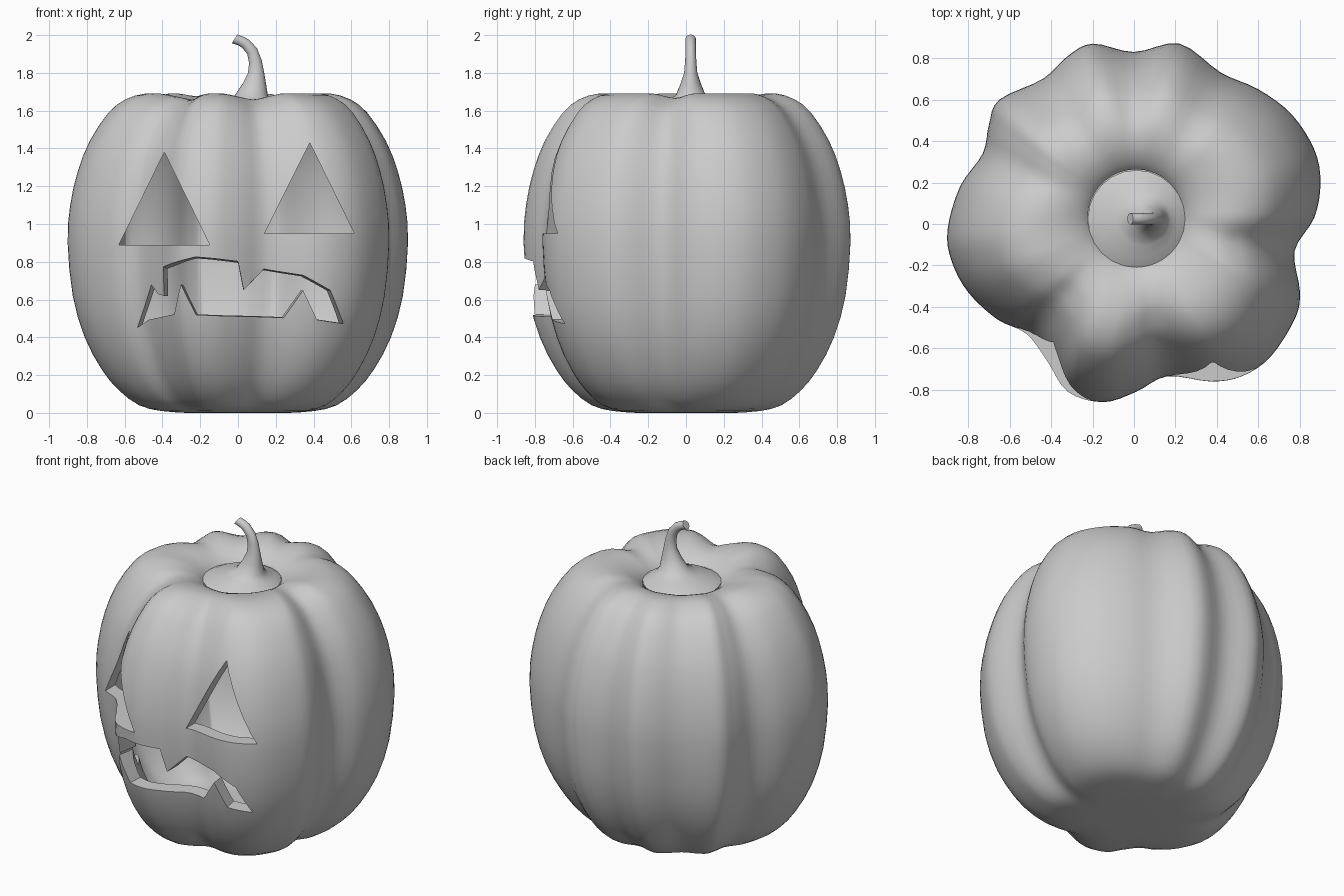
import bpy, bmesh
from math import sin, cos, radians
from mathutils import Vector

if "Cube" in bpy.data.objects:
    bpy.data.objects.remove(bpy.data.objects["Cube"])


def catmull(pts, steps, closed):
    """Smooth a list of points with a Catmull-Rom spline."""
    pts = [Vector(p) for p in pts]
    n, out = len(pts), []
    for i in range(n if closed else n - 1):
        if closed:
            a, b, c, d = (pts[(i + k) % n] for k in (-1, 0, 1, 2))
        else:
            a, b, c, d = (pts[min(max(i + k, 0), n - 1)] for k in (-1, 0, 1, 2))
        for s in range(steps):
            t = s / steps
            out.append(0.5 * (2 * b + (c - a) * t + (2 * a - 5 * b + 4 * c - d) * t ** 2
                              + (3 * b - a - 3 * c + d) * t ** 3))
    return out if closed else out + [pts[-1]]


def bridge(bm, rings):
    for lo, hi in zip(rings, rings[1:]):
        n = len(lo)
        for i in range(n):
            bm.faces.new((lo[i], lo[(i + 1) % n], hi[(i + 1) % n], hi[i]))


def finish(bm, name):
    bmesh.ops.recalc_face_normals(bm, faces=bm.faces)
    mesh = bpy.data.meshes.new(name)
    bm.to_mesh(mesh)
    bm.free()
    obj = bpy.data.objects.new(name, mesh)
    bpy.context.collection.objects.link(obj)
    return obj


def activate(obj):
    bpy.ops.object.select_all(action='DESELECT')
    obj.select_set(True)
    bpy.context.view_layer.objects.active = obj


# Lobed plan outline (counter-clockwise) and vertical profile (scale, height)
outline = [(0, .83), (-.2, .87), (-.32, .81), (-.44, .70), (-.65, .60), (-.7, .48), (-.73, .34),
           (-.84, .18), (-.9, -.03), (-.88, -.18), (-.8, -.33), (-.66, -.46), (-.52, -.53),
           (-.42, -.66), (-.32, -.81), (-.15, -.86), (.01, -.81), (.16, -.735), (.37, -.76),
           (.52, -.735), (.66, -.64), (.78, -.45), (.8, -.32), (.775, -.13), (.87, .03),
           (.9, .2), (.87, .36), (.76, .53), (.6, .65), (.42, .73), (.22, .87)]
profile = [(.3, 0), (.45, .01), (.58, .04), (.7, .12), (.8, .23), (.9, .4), (.97, .62), (1, .9),
           (.985, 1.1), (.94, 1.28), (.87, 1.44), (.76, 1.59), (.66, 1.66), (.55, 1.69),
           (.45, 1.685), (.37, 1.665), (.3, 1.63), (.265, 1.6)]

# Hollow body
bm = bmesh.new()
rings = []
plan = catmull(outline, 4, True)
for s, z in catmull(profile, 2, False):
    top = z > 1.3
    w = min(1, max(0, (s - .265) / .33)) if top else 1
    ring = []
    for p in plan:
        rnd = p.normalized() * .88 * s + Vector((.01, .03))
        q = p * s * w + rnd * (1 - w)
        dip = .35 * max(0, .88 - p.length) * w * min(1, (z - 1.3) / .3) if top else 0
        ring.append(bm.verts.new((q.x, q.y, z - dip)))
    rings.append(ring)
bridge(bm, rings)
pole = bm.verts.new((0, 0, .005))
for i, v in enumerate(rings[0]):
    bm.faces.new((pole, rings[0][(i + 1) % len(plan)], v))
# the surface is open at the top, so make sure normals face outward
body = finish(bm, "pumpkin_body")
if body.data.polygons[len(plan) * 14].normal.dot(body.data.polygons[len(plan) * 14].center) < 0:
    body.data.flip_normals()

# Face cutters: two eyes and a mouth that narrows inward
left_eye = [(-.63, .89), (-.15, .89), (-.39, 1.38)]
right_eye = [(.14, .95), (.615, .95), (.38, 1.43)]
mouth = [(-.61, .43), (-.5, .685), (-.45, .63), (-.41, .62), (-.41, .78), (-.22, .82), (0, .8),
         (.03, .65), (.14, .765), (.35, .73), (.5, .65), (.59, .465), (.43, .49), (.35, .65),
         (.25, .5), (-.22, .52), (-.3, .68), (-.345, .52), (-.53, .48)]
bm = bmesh.new()
for shape, taper in ((left_eye, 0), (right_eye, 0), (mouth, .4)):
    pair = []
    for y in (-1.1, -.1):
        k = 1 - (y + .78) * taper
        pair.append([bm.verts.new((x * k, y, .6 + (z - .6) * k)) for x, z in shape])
    bridge(bm, pair)
    for loop in pair:
        bm.faces.new(loop)
cutter = finish(bm, "face_cutter")
cutter.hide_render = True

activate(body)
shell = body.modifiers.new("wall", 'SOLIDIFY')
shell.thickness = .09
shell.offset = -1
cut = body.modifiers.new("face", 'BOOLEAN')
cut.operation = 'DIFFERENCE'
cut.solver = 'EXACT'
cut.object = cutter
for m in ("wall", "face"):
    bpy.ops.object.modifier_apply(modifier=m)
bpy.data.objects.remove(cutter)
activate(body)
bpy.ops.object.shade_smooth_by_angle(angle=radians(35))

# Lid with curved stem: x, z, half-width x, half-width y, lean in degrees
path = [(.01, 1.52, .20, .20, 0), (.012, 1.605, .235, .235, 0), (.02, 1.63, .19, .19, 0),
        (.045, 1.65, .13, .13, 0), (.07, 1.68, .088, .08, 0), (.088, 1.74, .062, .055, 5),
        (.096, 1.80, .043, .035, 0), (.092, 1.86, .034, .03, -12), (.075, 1.915, .03, .027, -28),
        (.04, 1.955, .028, .027, -45), (.012, 1.97, .027, .027, -55), (-.018, 1.98, .027, .027, -58)]
bm = bmesh.new()
rings = []
for x, z, a, b, lean in path:
    t = radians(lean)
    rings.append([bm.verts.new((x + a * cos(f) * cos(t), .025 + b * sin(f), z - a * cos(f) * sin(t)))
                  for f in (radians(15 * i) for i in range(24))])
bridge(bm, rings)
bm.faces.new(rings[0])
bm.faces.new(rings[-1])
stem = finish(bm, "lid_and_stem")
activate(stem)
bpy.ops.object.shade_smooth_by_angle(angle=radians(40))
